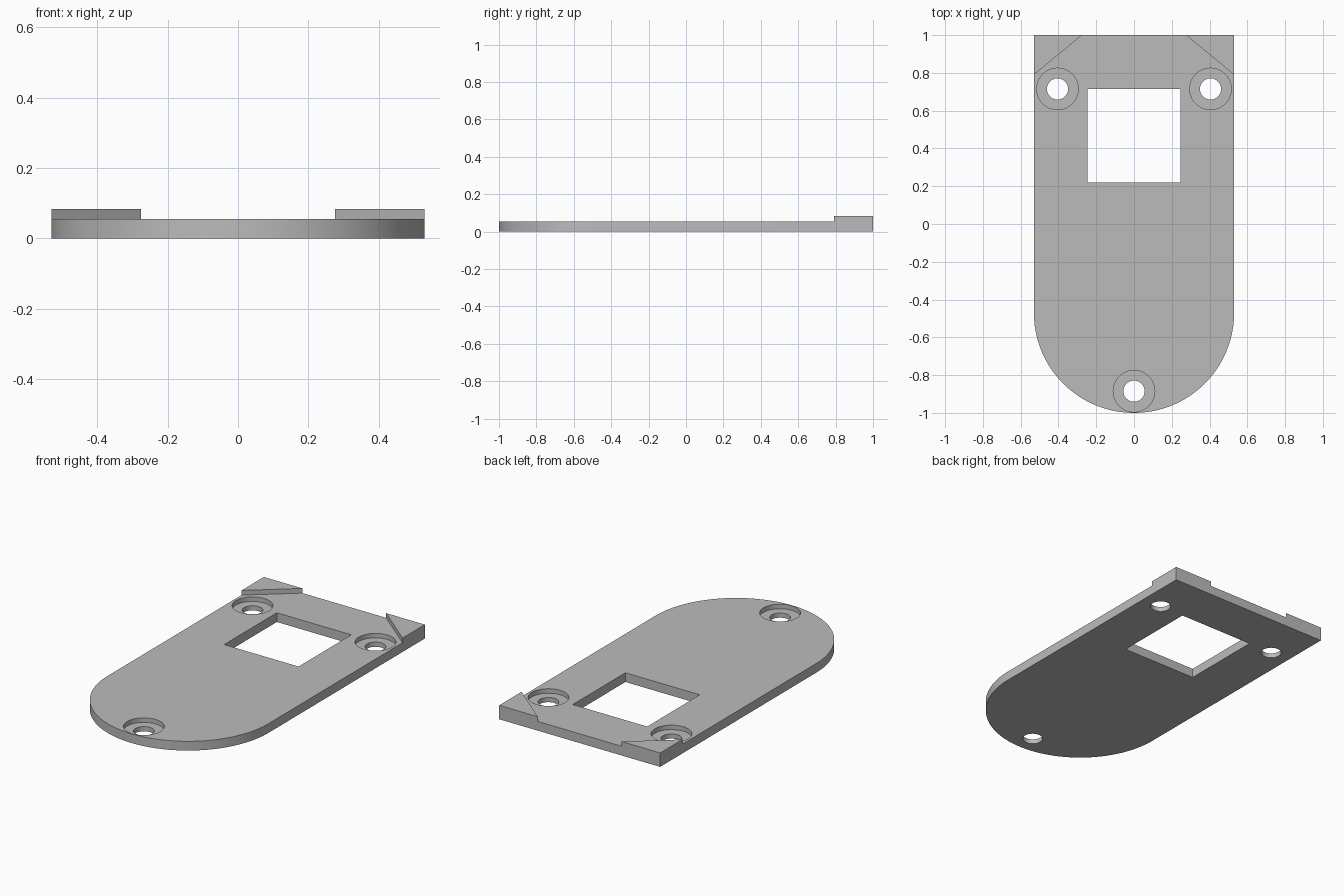
import bpy
import bmesh
from math import cos, sin, pi, radians

cube = bpy.data.objects.get("Cube")
if cube:
    bpy.data.objects.remove(cube, do_unlink=True)

HALF_WIDTH = 0.53
PLATE_TOP = 0.055
CORNER_TOP = 0.083
RECESS_FLOOR = 0.028

grey = bpy.data.materials.new("plain grey")
grey.use_nodes = True
colour = (0.5, 0.5, 0.5, 1)
grey.diffuse_color = colour
grey.node_tree.nodes["Principled BSDF"].inputs["Base Color"].default_value = colour


def prism(name, outline, bottom, top):
    """Extrude a counter-clockwise outline between two heights."""
    bm = bmesh.new()
    base = bm.faces.new([bm.verts.new((x, y, bottom)) for x, y in outline])
    side = bmesh.ops.extrude_face_region(bm, geom=[base], use_keep_orig=True)
    moved = [v for v in side["geom"] if isinstance(v, bmesh.types.BMVert)]
    bmesh.ops.translate(bm, verts=moved, vec=(0, 0, top - bottom))
    bmesh.ops.recalc_face_normals(bm, faces=bm.faces)
    mesh = bpy.data.meshes.new(name)
    bm.to_mesh(mesh)
    bm.free()
    mesh.materials.append(grey)
    obj = bpy.data.objects.new(name, mesh)
    bpy.context.collection.objects.link(obj)
    return obj


def arc(cx, cy, radius, start, end, steps):
    angles = [start + (end - start) * i / steps for i in range(steps + 1)]
    return [(cx + radius * cos(a), cy + radius * sin(a)) for a in angles]


def circle(cx, cy, radius):
    return arc(cx, cy, radius, 0, 2 * pi, 64)[:-1]


def cut(target, cutter):
    """Subtract the cutter and remove it."""
    cutter.hide_render = True
    mod = target.modifiers.new("cut", "BOOLEAN")
    mod.operation = "DIFFERENCE"
    mod.solver = "EXACT"
    mod.object = cutter
    bpy.context.view_layer.objects.active = target
    bpy.ops.object.modifier_apply(modifier=mod.name)
    bpy.data.objects.remove(cutter, do_unlink=True)


# Plate with a square back and a round front
outline = arc(0, HALF_WIDTH - 1, HALF_WIDTH, -pi, 0, 96)
outline += [(HALF_WIDTH, 1), (-HALF_WIDTH, 1)]
plate = prism("mounting_plate", outline, 0, CORNER_TOP)

# Lower the top everywhere but the two back corners
lowered = [(-0.7, -1.2), (0.7, -1.2), (0.7, 0.65),
           (0.154, 1.1), (-0.154, 1.1), (-0.7, 0.65)]
cut(plate, prism("top_cutter", lowered, PLATE_TOP, 0.2))

# Square window
window = [(-0.245, 0.22), (0.245, 0.22), (0.245, 0.715), (-0.245, 0.715)]
cut(plate, prism("window_cutter", window, -0.1, 0.2))

# Counterbored screw holes
for x, y in [(-0.405, 0.715), (0.405, 0.715), (0, -0.885)]:
    cut(plate, prism("recess_cutter", circle(x, y, 0.11), RECESS_FLOOR, 0.2))
    cut(plate, prism("hole_cutter", circle(x, y, 0.056), -0.1, 0.2))

# Smooth curved walls, crisp edges
bpy.ops.object.select_all(action="DESELECT")
plate.select_set(True)
bpy.context.view_layer.objects.active = plate
bpy.ops.object.shade_smooth_by_angle(angle=radians(30))
